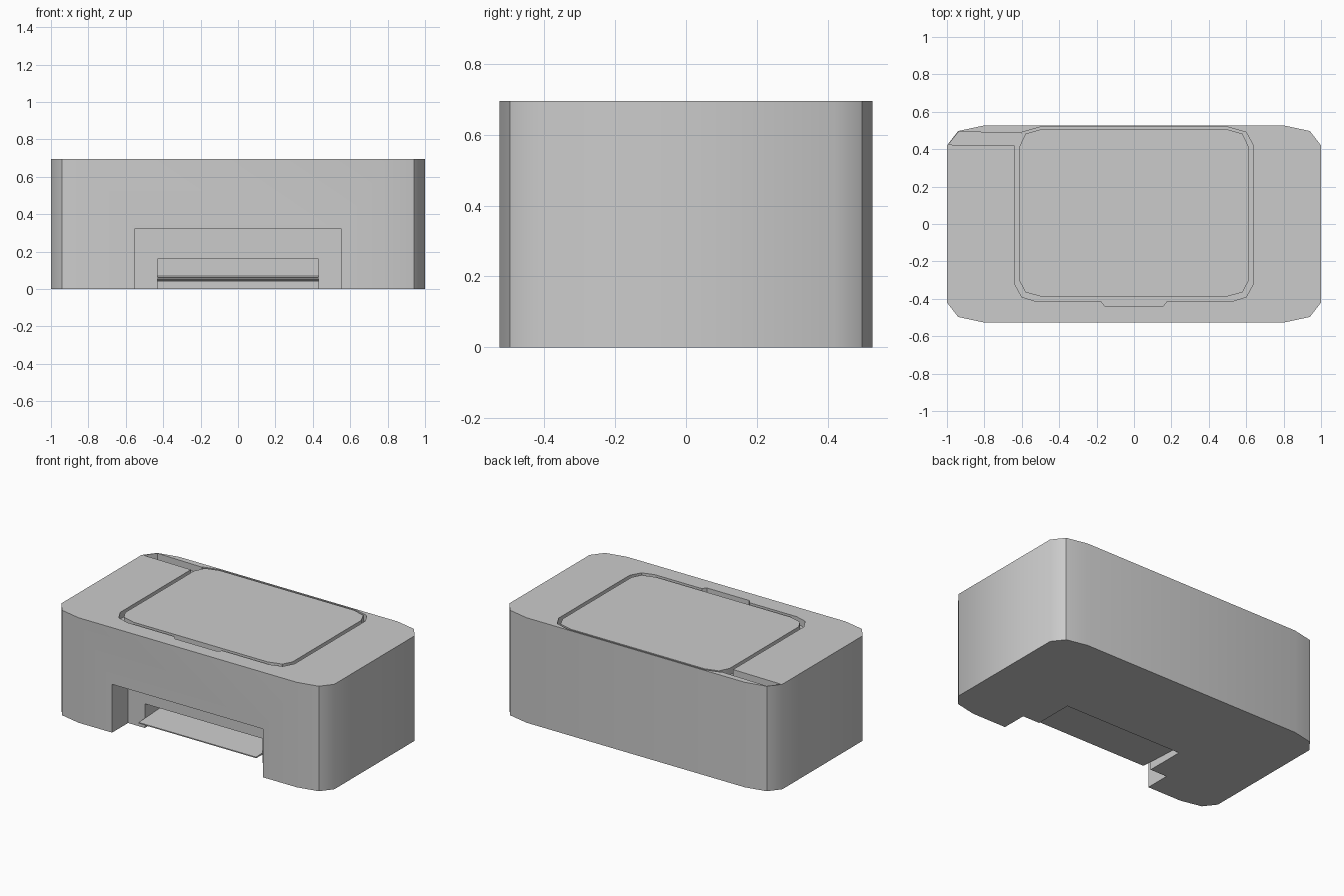
import bpy, bmesh, math

if "Cube" in bpy.data.objects:
    bpy.data.objects.remove(bpy.data.objects["Cube"])

H = 0.695          # body height
FLOOR = 0.65       # floor of the top grooves


def extrude(name, pts, vec):
    """Solid made by sweeping a closed polygon along vec."""
    me = bpy.data.meshes.new(name)
    bm = bmesh.new()
    face = bm.faces.new([bm.verts.new(p) for p in pts])
    res = bmesh.ops.extrude_face_region(bm, geom=[face])
    moved = [g for g in res["geom"] if isinstance(g, bmesh.types.BMVert)]
    bmesh.ops.translate(bm, verts=moved, vec=vec)
    bmesh.ops.recalc_face_normals(bm, faces=bm.faces)
    bm.to_mesh(me)
    bm.free()
    ob = bpy.data.objects.new(name, me)
    bpy.context.collection.objects.link(ob)
    return ob


def prism(name, outline, z0, z1):
    return extrude(name, [(x, y, z0) for x, y in outline], (0, 0, z1 - z0))


def box(name, x0, x1, y0, y1, z0, z1):
    return prism(name, [(x0, y0), (x1, y0), (x1, y1), (x0, y1)], z0, z1)


def mirror_x(half):
    """Close a right-hand half outline with its mirror image."""
    return half + [(-x, y) for x, y in reversed(half)]


def activate(ob):
    bpy.ops.object.select_all(action='DESELECT')
    ob.select_set(True)
    bpy.context.view_layer.objects.active = ob


def cut(target, cutter):
    cutter.hide_render = True
    mod = target.modifiers.new("cut", 'BOOLEAN')
    mod.operation, mod.solver, mod.object = 'DIFFERENCE', 'EXACT', cutter
    activate(target)
    bpy.ops.object.modifier_apply(modifier=mod.name)
    bpy.data.objects.remove(cutter)


# Body with clipped corners
body = prism("body", mirror_x([(0.8, -0.527), (0.94, -0.497), (1, -0.42),
                               (1, 0.42), (0.94, 0.497), (0.8, 0.527)]), 0, H)

# Groove around the lid, including the finger notch at the front
cut(body, prism("groove_cutter", mirror_x([
    (0.155, -0.44), (0.175, -0.415), (0.52, -0.415), (0.6, -0.39),
    (0.638, -0.32), (0.638, 0.42), (0.6, 0.49), (0.5, 0.519)]), FLOOR, 0.8))

# Cable channel from the groove to the rear left corner
cut(body, prism("channel_cutter", [
    (-0.993, 0.424), (-0.936, 0.4935), (-0.595, 0.485), (-0.6, 0.418)],
    FLOOR, 0.8))

# Front opening and the deeper paper outlet
cut(body, box("front_cutter", -0.553, 0.553, -0.7, -0.36, -0.1, 0.32))
cut(body, box("outlet_cutter", -0.43, 0.43, -0.5, -0.10, -0.1, 0.16))

# Lid filling the groove, flush with the top
lid = prism("lid", mirror_x([
    (0.49, -0.39), (0.58, -0.365), (0.612, -0.305),
    (0.612, 0.415), (0.58, 0.483), (0.49, 0.508)]), 0.6, H)

# Thin paper tray, wedge shaped in side profile
tray = extrude("paper_tray", [(-0.43, y, z) for y, z in [
    (-0.425, 0.055), (-0.425, 0.062), (-0.09, 0.076), (-0.09, 0.04)]],
    (0.86, 0, 0))

for ob in (body, lid, tray):
    activate(ob)
    bpy.ops.object.shade_smooth_by_angle(angle=math.radians(39))
